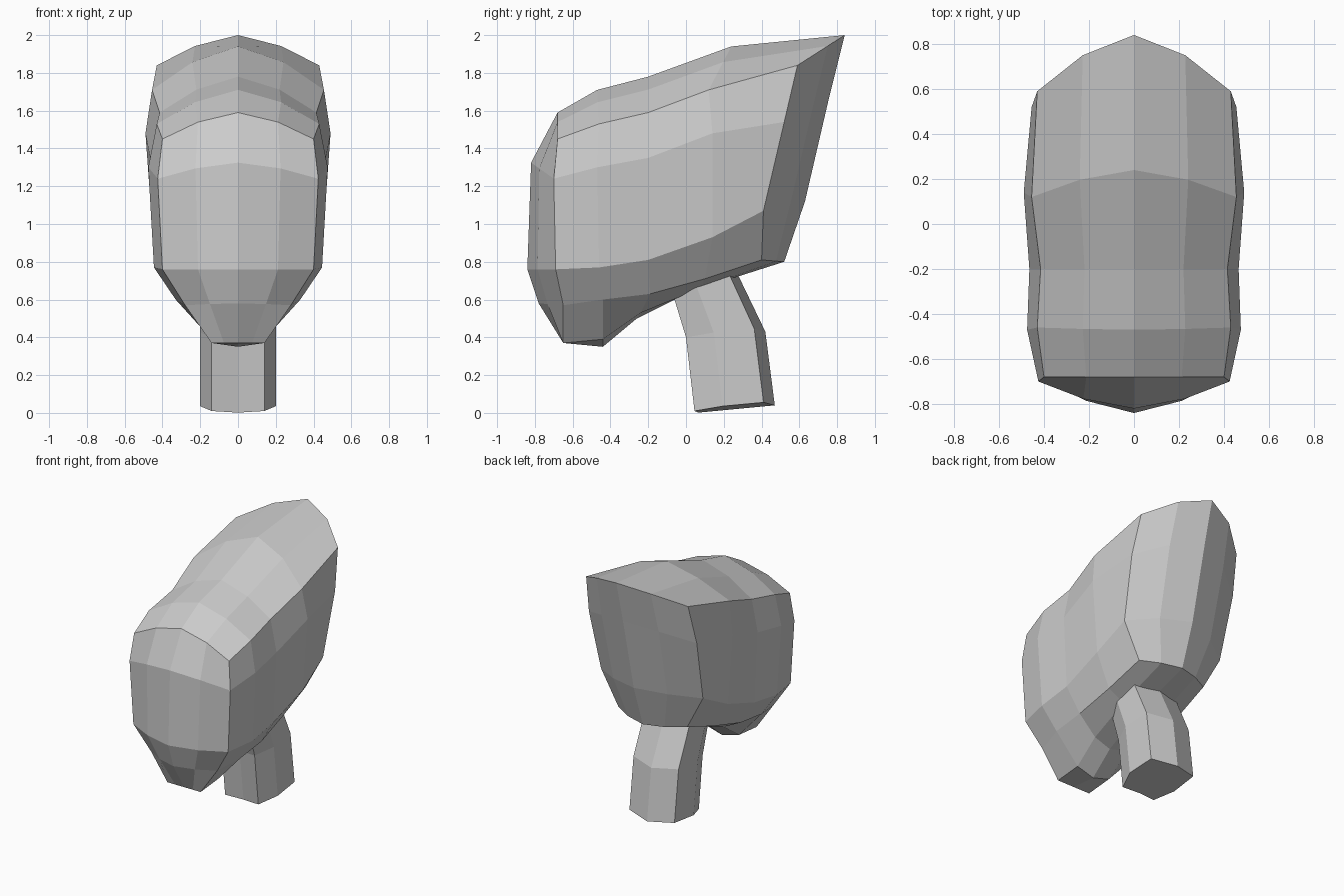
import bpy, bmesh

if "Cube" in bpy.data.objects:
    bpy.data.objects.remove(bpy.data.objects["Cube"])


def build(name, grids, caps=()):
    """Skin grids of half-side points, mirror them across x and weld."""
    bm = bmesh.new()
    for s in (1, -1):
        for g in grids:
            v = [[bm.verts.new((s * x, y, z)) for x, y, z in row] for row in g]
            for a, b in zip(v, v[1:]):
                for i in range(len(a) - 1):
                    bm.faces.new((a[i], a[i + 1], b[i + 1], b[i]))
    for half in caps:
        loop = list(half) + [(-x, y, z) for x, y, z in half[-2:0:-1]]
        bm.faces.new([bm.verts.new(p) for p in loop])
    bmesh.ops.remove_doubles(bm, verts=bm.verts, dist=0.008)
    bmesh.ops.dissolve_degenerate(bm, edges=bm.edges, dist=0.001)
    bmesh.ops.recalc_face_normals(bm, faces=bm.faces)
    me = bpy.data.meshes.new(name)
    bm.to_mesh(me)
    bm.free()
    ob = bpy.data.objects.new(name, me)
    bpy.context.collection.objects.link(ob)
    return ob


def centre(points):
    return [(0, y, z) for y, z in points]


def mid(c, e):
    """Point of a rounded row between the centre line and the corner."""
    return (0.53 * e[0], c[1] + 0.36 * (e[1] - c[1]), c[2] + 0.36 * (e[2] - c[2]))


# Head rails, running front to back
crown = centre([(-.68, 1.59), (-.47, 1.71), (-.2, 1.78), (.24, 1.94), (.84, 2.0)])
corner = [(.40, -.68, 1.45), (.43, -.46, 1.53), (.415, -.2, 1.59), (.455, .12, 1.71), (.43, .59, 1.84)]
wide = [(.425, -.70, 1.24), (.475, -.47, 1.30), (.465, -.2, 1.35), (.49, .14, 1.48), (.455, .52, 1.54)]
low = [(.40, -.69, .76), (.445, -.46, .77), (.44, -.2, .81), (.45, .14, .93), (.43, .41, 1.07)]
jaw = [(.28, -.65, .57), (.33, -.44, .60), (.33, -.19, .63), (.31, .1, .71), (.29, .40, .81)]
chin = [(.14, -.65, .37), (.14, -.44, .39), (.15, -.24, .53), (.16, .08, .66), (.153, .477, .804)]
under = centre([(-.65, .37), (-.44, .35), (-.26, .50), (.04, .65), (.52, .80)])
crown_mid = [mid(c, e) for c, e in zip(crown, corner)]
shell = [crown, crown_mid, corner, wide, low, jaw, chin, under]

# Front and back panels, rows running top to bottom
front_line = centre([(-.68, 1.59), (-.82, 1.325), (-.84, .76), (-.78, .58), (-.65, .37)])
back_line = centre([(.84, 2.0), (.76, 1.68), (.63, 1.12), (.52, .80)])
front = [(c, mid(c, r[0]), r[0]) for c, r in zip(front_line, (corner, wide, low, jaw, chin))]
back = [(c, mid(c, r[-1]), r[-1]) for c, r in zip(back_line, (corner, wide, low, jaw))]
build("head", [shell, front, back])


# Bent neck: (front y, front z, back y, back z) for each ring
def neck_ring(y0, z0, y1, z1):
    pts = ((0, .05, -.01), (.14, 0, 0), (.2, .35, .015), (.19, .86, .02), (0, 1, 0))
    return [(x, y0 + t * (y1 - y0), z0 + t * (z1 - z0) + dz) for x, t, dz in pts]


rings = [neck_ring(*r) for r in ((.045, .01, .47, .04), (0, .40, .42, .43),
                                 (-.07, .63, .29, .70), (-.09, .70, .24, .80))]
build("neck", [rings], [rings[0], rings[-1]])
